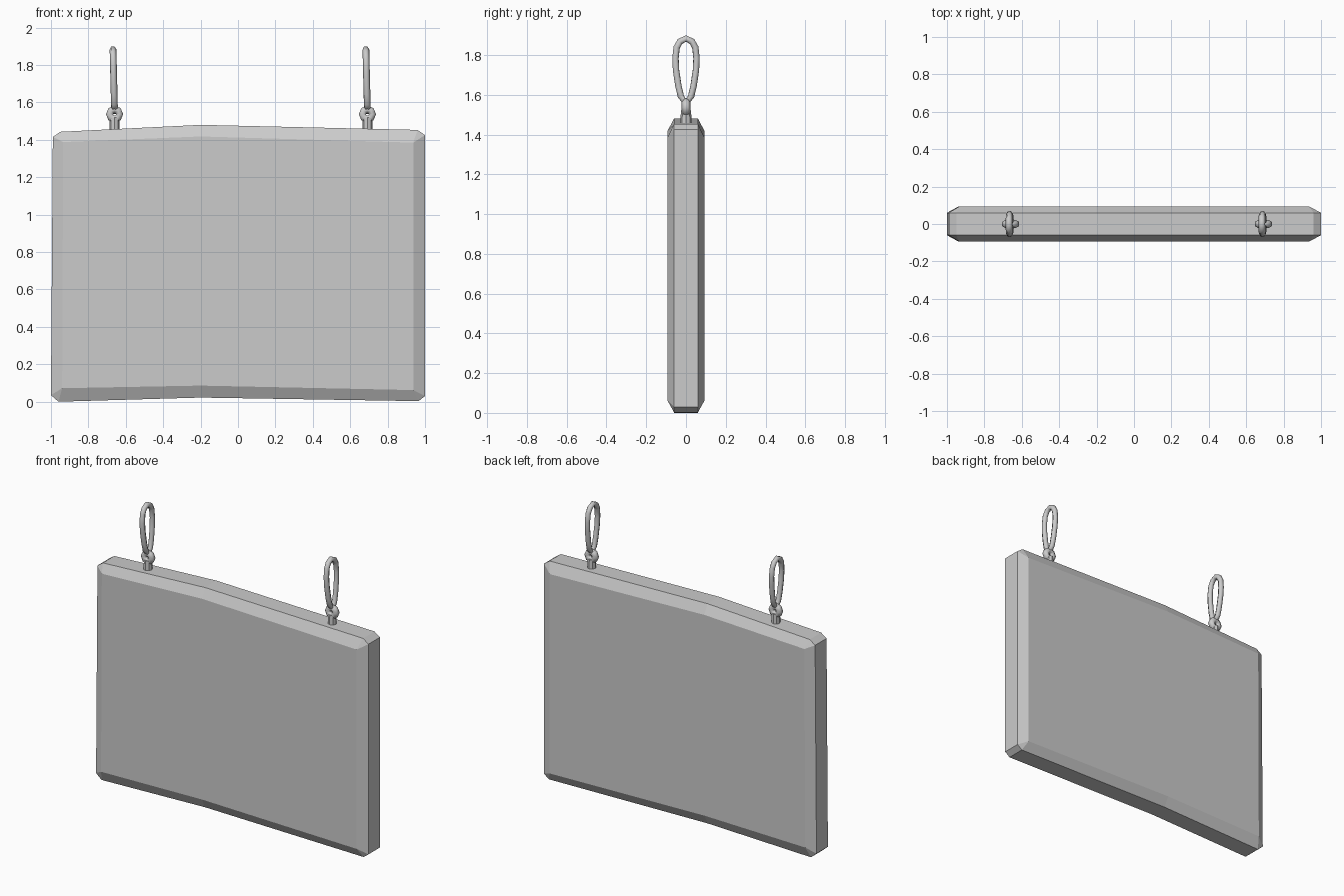
import bpy, bmesh
from mathutils import Matrix

if "Cube" in bpy.data.objects:
    bpy.data.objects.remove(bpy.data.objects["Cube"])


def mesh_object(name, bm, smooth=False):
    bmesh.ops.recalc_face_normals(bm, faces=bm.faces)
    me = bpy.data.meshes.new(name)
    bm.to_mesh(me)
    bm.free()
    for p in me.polygons:
        p.use_smooth = smooth
    ob = bpy.data.objects.new(name, me)
    bpy.context.collection.objects.link(ob)
    return ob


# Board: slightly bowed outline, bevelled toward front and back faces
outer = [(-0.99, 1.415), (-0.95, 1.443), (-0.2, 1.48), (0.96, 1.453), (1, 1.425),
         (1, 0.03), (0.965, 0.003), (-0.2, 0.022), (-0.96, 0.0), (-1, 0.035)]
tl, tr, br, bl = (-0.935, 1.388), (0.937, 1.385), (0.937, 0.062), (-0.94, 0.072)
inner = [tl, tl, (-0.2, 1.418), tr, tr, br, br, (-0.2, 0.086), bl, bl]
bm = bmesh.new()
rings = [[bm.verts.new((x, y, z)) for x, z in pts]
         for pts, y in ((inner, -0.093), (outer, -0.06), (outer, 0.06), (inner, 0.093))]
n = len(outer)
for a, b in zip(rings, rings[1:]):
    for i in range(n):
        j = (i + 1) % n
        bm.faces.new((a[i], a[j], b[j], b[i]))
bm.faces.new(rings[0])
bm.faces.new(rings[-1])
bmesh.ops.remove_doubles(bm, verts=bm.verts, dist=1e-4)
mesh_object("board", bm)


# Swept closed tube around a centreline in the local YZ plane
def tube(name, path, radius, sides, loc, lean=0.0, spin=0.0):
    cu = bpy.data.curves.new(name, 'CURVE')
    cu.dimensions = '3D'
    cu.bevel_depth = radius
    cu.bevel_resolution = sides
    sp = cu.splines.new('POLY')
    sp.points.add(len(path) - 1)
    for p, (y, z) in zip(sp.points, path):
        p.co = (lean * z, y, z, 1)
    sp.use_cyclic_u = True
    tmp = bpy.data.objects.new(name + "_path", cu)
    bpy.context.collection.objects.link(tmp)
    bpy.context.view_layer.update()
    me = bpy.data.meshes.new_from_object(
        tmp.evaluated_get(bpy.context.evaluated_depsgraph_get()))
    bpy.data.objects.remove(tmp)
    me.transform(Matrix.Translation(loc) @ Matrix.Rotation(spin, 4, 'Z'))
    for p in me.polygons:
        p.use_smooth = True
    ob = bpy.data.objects.new(name, me)
    bpy.context.collection.objects.link(ob)


half = [(0.026, 0.04), (0.038, 0.09), (0.05, 0.17), (0.053, 0.23), (0.047, 0.285), (0.03, 0.315)]
link = [(0, 0)] + half + [(0, 0.33)] + [(-y, z) for y, z in reversed(half)]
r = 0.027
d = r * 0.7071
eye = [(r, 0), (d, d), (0, r), (-d, d), (-r, 0), (-d, -d), (0, -r), (d, -d)]

for side, x in (("left", -0.66), ("right", 0.692)):
    # Hanging loop, eyelet and its stem
    tube(side + "_loop", link, 0.018, 1, (x, 0, 1.553), lean=-0.025)
    tube(side + "_eyelet", eye, 0.022, 1, (x, 0, 1.537), spin=1.5708)
    bm = bmesh.new()
    bmesh.ops.create_cone(bm, cap_ends=True, segments=8, radius1=0.028, radius2=0.026,
                          depth=0.09, matrix=Matrix.Translation((x, 0, 1.475)))
    mesh_object(side + "_stem", bm)
